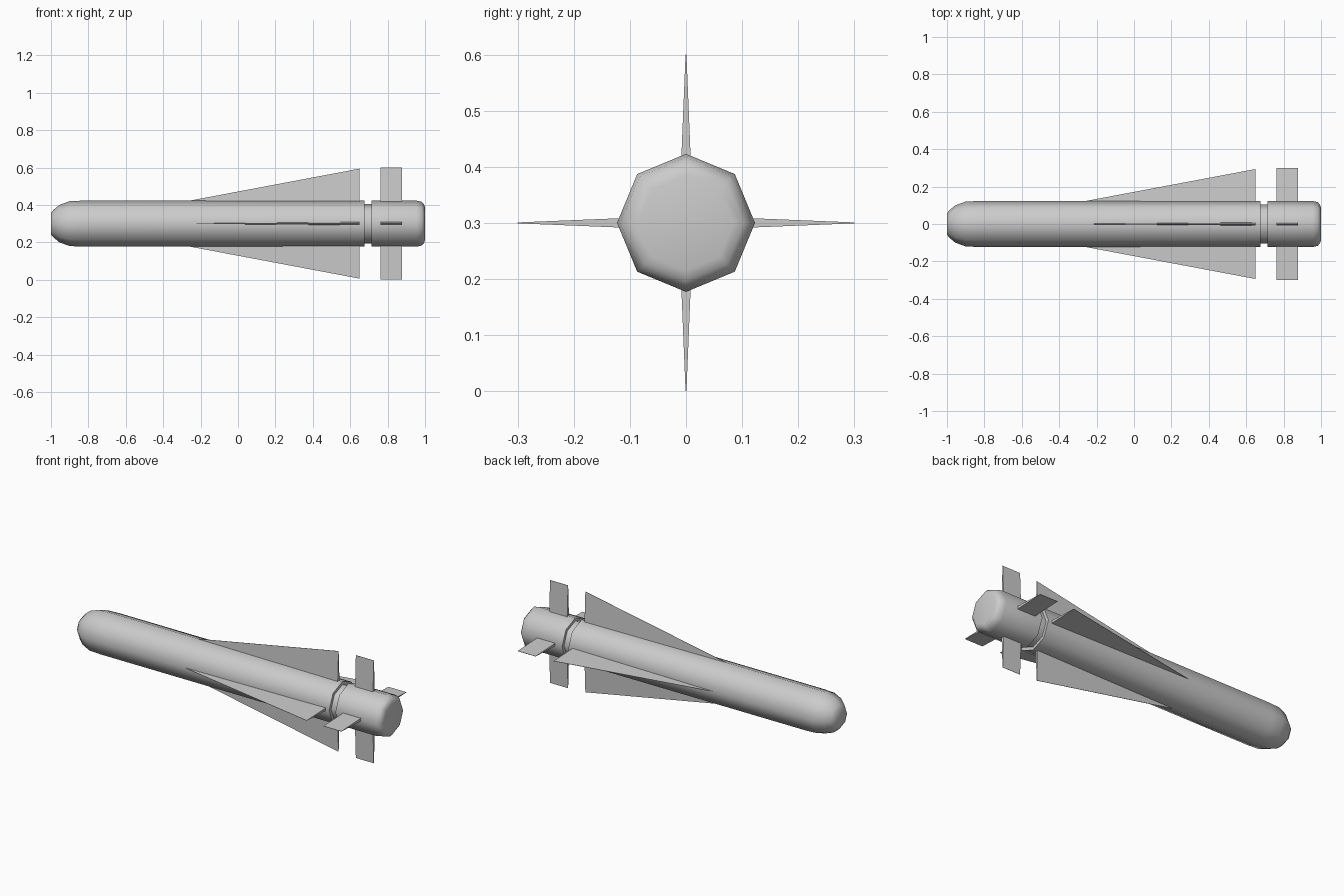
import bpy, bmesh, math

if "Cube" in bpy.data.objects:
    bpy.data.objects.remove(bpy.data.objects["Cube"])

ZC = 0.3  # height of the long axis


def make_object(name, bm):
    bmesh.ops.recalc_face_normals(bm, faces=bm.faces)
    me = bpy.data.meshes.new(name)
    bm.to_mesh(me)
    bm.free()
    ob = bpy.data.objects.new(name, me)
    bpy.context.collection.objects.link(ob)
    return ob


def lathe(name, profile, sides=8):
    """Octagonal tube along x from (x, radius) pairs, capped at both ends."""
    bm = bmesh.new()
    rings = []
    for x, r in profile:
        rings.append([bm.verts.new((x, r * math.cos(a), ZC + r * math.sin(a)))
                      for a in (2 * math.pi * i / sides for i in range(sides))])
    for a, b in zip(rings, rings[1:]):
        for i in range(sides):
            j = (i + 1) % sides
            bm.faces.new((a[i], a[j], b[j], b[i]))
    bm.faces.new(rings[0])
    bm.faces.new(rings[-1])
    ob = make_object(name, bm)
    bpy.ops.object.select_all(action='DESELECT')
    ob.select_set(True)
    bpy.context.view_layer.objects.active = ob
    bpy.ops.object.shade_smooth_by_angle(angle=math.radians(55))


def blade(name, root_front, root_back, tip_front, tip_back, lead, turn):
    """Thin panel given by (x, r) corners; thick at the root, thin at the tip."""
    c, s = math.cos(turn), math.sin(turn)
    tip = 0.0008
    bm = bmesh.new()
    sides = []
    for sign in (1, -1):
        pts = ((root_front, lead), (root_back, 0.009),
               (tip_back, tip), (tip_front, tip))
        sides.append([bm.verts.new((x, r * c - sign * t * s, ZC + r * s + sign * t * c))
                      for (x, r), t in pts])
    bm.faces.new(sides[0])
    bm.faces.new(sides[1][::-1])
    for i in range(4):
        j = (i + 1) % 4
        bm.faces.new((sides[0][i], sides[0][j], sides[1][j], sides[1][i]))
    make_object(name, bm)


# Main body with rounded nose
lathe("body", [(-1.0, 0.058), (-0.985, 0.075), (-0.955, 0.1), (-0.9, 0.12),
               (-0.83, 0.123), (0.675, 0.123)])
# Recessed joint ring
lathe("joint_ring", [(0.66, 0.105), (0.73, 0.105)])
# Tail section with rounded end
lathe("tail", [(0.715, 0.123), (0.955, 0.123), (0.982, 0.117),
               (0.995, 0.103), (1.0, 0.085)])

# Four long wings and four tail fins
for k in range(4):
    turn = k * math.pi / 2
    blade(f"wing_{k + 1}", (-0.38, 0.1), (0.65, 0.1),
          (0.645, 0.293), (0.65, 0.294), 0.001, turn)
    blade(f"tail_fin_{k + 1}", (0.762, 0.1), (0.878, 0.1),
          (0.762, 0.3), (0.878, 0.3), 0.009, turn)
